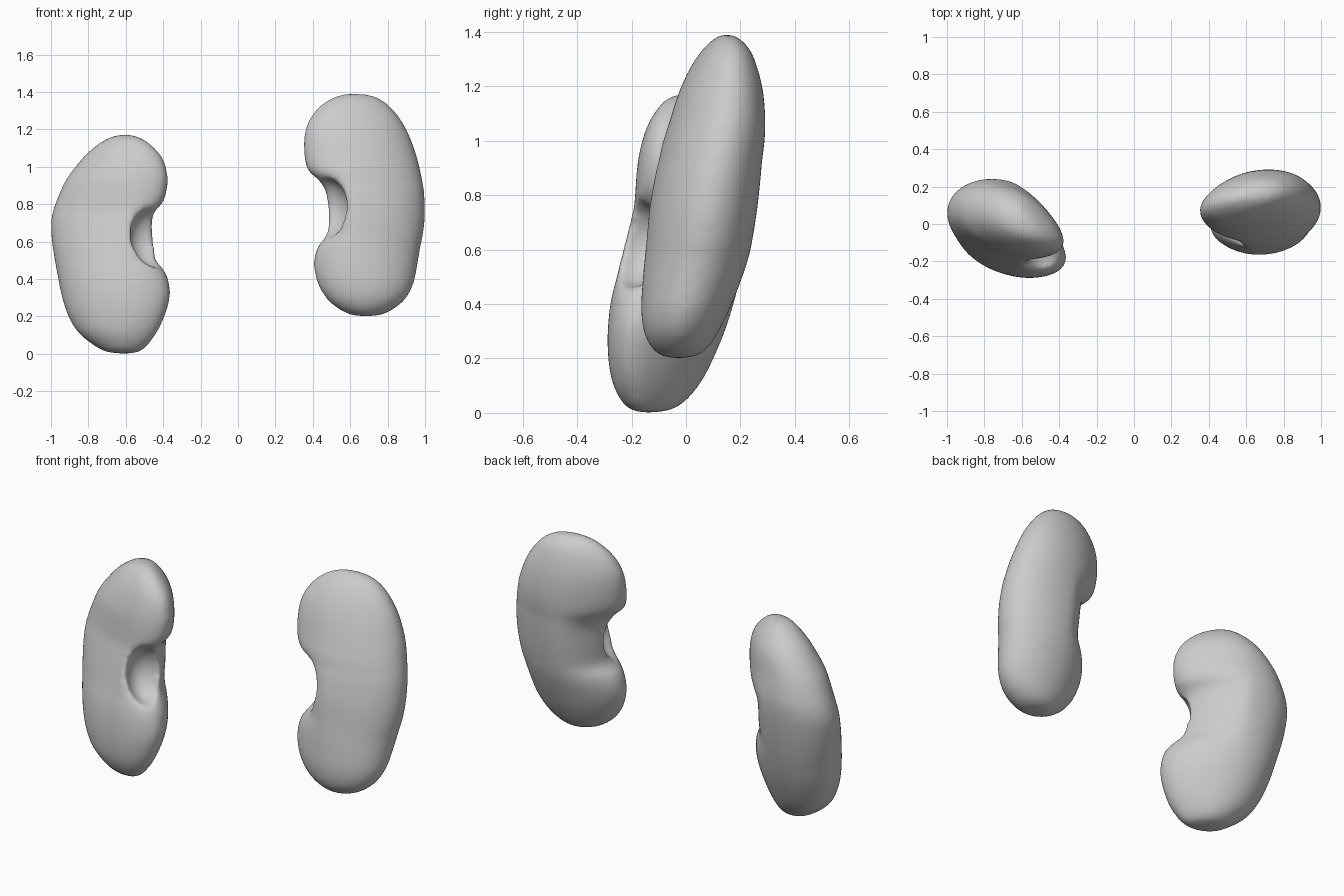
import bpy, math

if "Cube" in bpy.data.objects:
    bpy.data.objects.remove(bpy.data.objects["Cube"])

# Each row: z, x low, x high, y front, y back
LEFT = [
    (0.00, -.60, -.60, -.14, -.14), (.01, -.70, -.53, -.20, -.06),
    (.045, -.77, -.485, -.24, 0.0), (.12, -.86, -.43, -.275, .06),
    (.22, -.915, -.385, -.29, .11), (.32, -.945, -.363, -.29, .15),
    (.42, -.965, -.38, -.278, .18), (.50, -.98, -.43, -.258, .20),
    (.60, -.995, -.44, -.235, .22), (.70, -1.0, -.455, -.21, .235),
    (.76, -.99, -.445, -.195, .24), (.82, -.97, -.395, -.19, .24),
    (.93, -.92, -.375, -.18, .22), (1.03, -.845, -.395, -.155, .19),
    (1.10, -.775, -.445, -.12, .145), (1.155, -.69, -.52, -.07, .08),
    (1.176, -.60, -.60, .0, .0)]
RIGHT = [
    (.20, .68, .68, -.03, -.03), (.21, .60, .77, -.09, .04),
    (.245, .53, .84, -.13, .085), (.30, .47, .90, -.155, .12),
    (.38, .425, .94, -.165, .16), (.48, .405, .96, -.16, .20),
    (.57, .425, .975, -.152, .23), (.64, .475, .99, -.145, .245),
    (.75, .475, 1.0, -.135, .262), (.87, .465, .995, -.115, .275),
    (.93, .43, .985, -.10, .28), (.98, .375, .975, -.09, .287),
    (1.06, .354, .955, -.065, .292), (1.17, .354, .915, -.03, .285),
    (1.26, .385, .865, .01, .265), (1.335, .45, .80, .06, .235),
    (1.38, .53, .72, .11, .19), (1.392, .61, .61, .15, .15)]


def smooth_rows(rows, sub=4):
    """Catmull-Rom interpolation between the slice rows."""
    out = []
    n = len(rows)
    for i in range(n - 1):
        p = [rows[max(0, min(n - 1, i + k))] for k in (-1, 0, 1, 2)]
        for s in range(sub):
            t = s / sub
            out.append([.5 * (2 * b + (c - a) * t + (2 * a - 5 * b + 4 * c - d) * t * t
                              + (3 * b - a - 3 * c + d) * t ** 3)
                        for a, b, c, d in zip(*p)])
    return out[1:]


def kidney(name, rows, inner, inner_skew, outer_skew, waist, hollow, radii, turn):
    # Loft of skewed oval slices, closed at both poles; inner is the notch side in x
    n = 64
    slices = smooth_rows(rows)
    z_min, z_max = rows[0][0], rows[-1][0]
    za, ma, zb, mb = waist
    verts, faces = [], []
    for z, x0, x1, y0, y1 in slices:
        f = (z - z_min) / (z_max - z_min)
        lean_in = inner_skew[0] + (inner_skew[1] - inner_skew[0]) * f
        lean_out = outer_skew[0] + (outer_skew[1] - outer_skew[0]) * f
        # The thick middle runs straight past the notch
        mid = ma + (mb - ma) * (z - za) / (zb - za) if za < z < zb else (x0 + x1) / 2
        for k in range(n):
            t = 2 * math.pi * k / n
            c = math.cos(t)
            side = c * inner
            w = (1 + side) / 2
            lean = math.radians(lean_in * w + lean_out * (1 - w))
            pinch = 1 - .12 * max(0, side) ** 2
            flat = math.sin(lean) * c
            verts.append((mid + c * (x1 - mid if c > 0 else mid - x0),
                          (y0 + y1) / 2 + (y1 - y0) / 2
                          * (flat + pinch * (math.sin(t + lean) - flat)), z))
    for r in range(len(slices) - 1):
        for k in range(n):
            a, b = r * n + k, r * n + (k + 1) % n
            faces.append((a, b, b + n, a + n))
    for row, base, flip in ((rows[0], 0, True), (rows[-1], (len(slices) - 1) * n, False)):
        pole = len(verts)
        verts.append((row[1], row[3], row[0]))
        for k in range(n):
            a, b = base + k, base + (k + 1) % n
            faces.append((b, a, pole) if flip else (a, b, pole))
    mesh = bpy.data.meshes.new(name)
    mesh.from_pydata(verts, [], faces)
    obj = bpy.data.objects.new(name, mesh)
    bpy.context.collection.objects.link(obj)

    # Hollow on the inner side
    bpy.ops.mesh.primitive_uv_sphere_add(segments=48, ring_count=24, location=hollow)
    cutter = bpy.context.object
    cutter.name = name + "_hollow_cutter"
    cutter.scale = radii
    cutter.rotation_euler.z = turn
    cutter.hide_render = True
    cut = obj.modifiers.new("hollow", 'BOOLEAN')
    cut.operation, cut.solver, cut.object = 'DIFFERENCE', 'EXACT', cutter

    # Soften the rim of the hollow
    remesh = obj.modifiers.new("remesh", 'REMESH')
    remesh.mode, remesh.voxel_size, remesh.use_smooth_shade = 'VOXEL', .014, True
    soft = obj.modifiers.new("soften", 'SMOOTH')
    soft.factor, soft.iterations = .5, 12

    # Bake the modifiers and remove the cutter
    bpy.context.view_layer.update()
    dg = bpy.context.evaluated_depsgraph_get()
    baked = bpy.data.meshes.new_from_object(obj.evaluated_get(dg))
    obj.modifiers.clear()
    obj.data = baked
    bpy.data.objects.remove(cutter)
    for p in baked.polygons:
        p.use_smooth = True


kidney("left_kidney", LEFT, 1, (-28, -36), (-9, -16), (.32, -.654, .93, -.647),
       (-.44, -.20, .625), (.15, .11, .165), math.radians(-30))
kidney("right_kidney", RIGHT, -1, (3, 22), (0, 14), (.48, .681, 1.06, .653),
       (.455, -.065, .78), (.14, .12, .165), math.radians(20))
